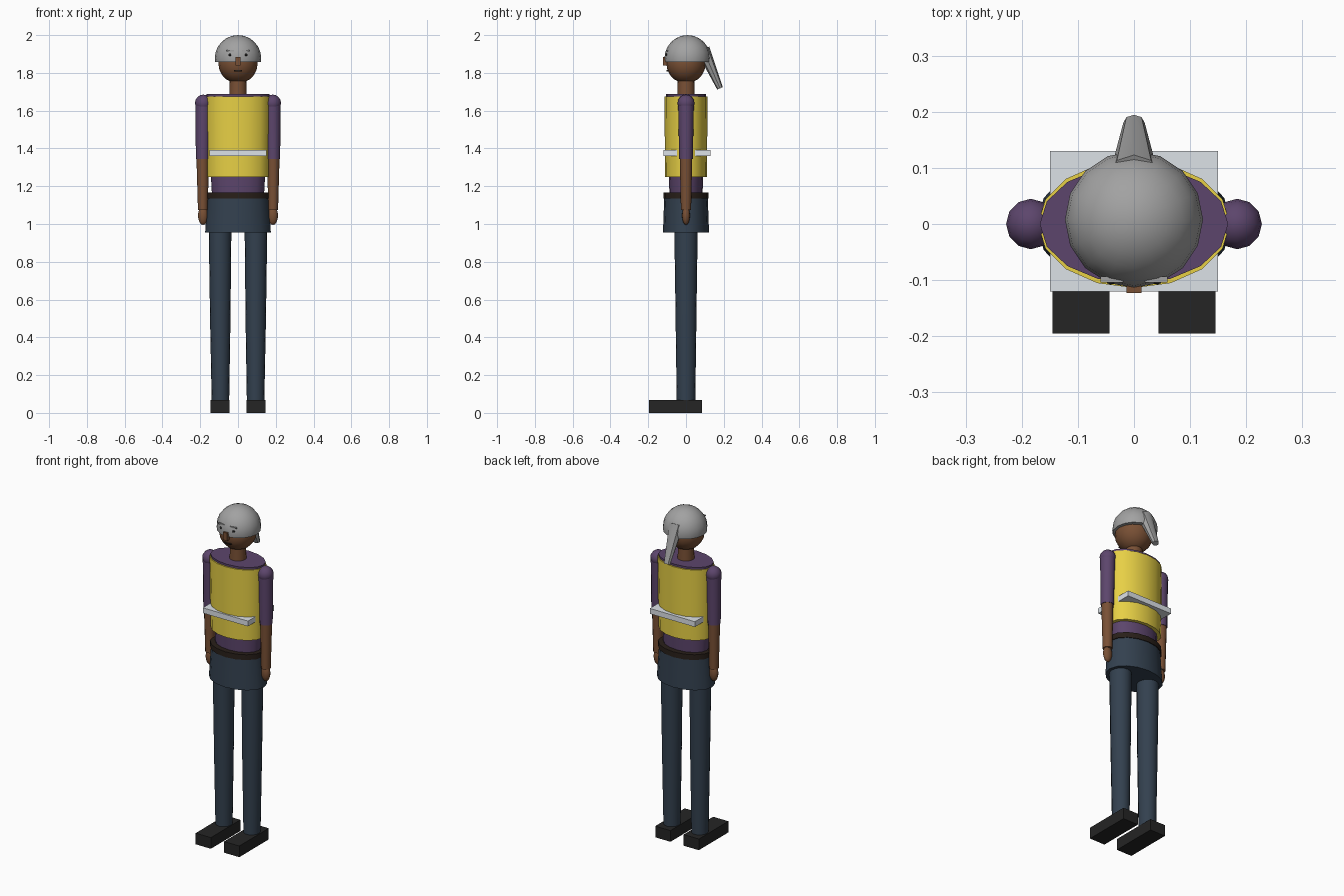
import bpy, bmesh
from math import sin, cos, pi, radians
from mathutils import Vector, Matrix

if "Cube" in bpy.data.objects:
    bpy.data.objects.remove(bpy.data.objects["Cube"])


def mat(name, r, g, b):
    m = bpy.data.materials.new(name)
    m.diffuse_color = (r, g, b, 1)
    m.use_nodes = True
    m.node_tree.nodes["Principled BSDF"].inputs["Base Color"].default_value = m.diffuse_color
    return m


SKIN = mat("skin", .19, .08, .035)
PURPLE = mat("shirt_purple", .108, .06, .15)
YELLOW = mat("vest_yellow", .8, .63, .06)
BAND = mat("reflective", .72, .76, .8)
BELT = mat("belt_brown", .022, .014, .01)
JEANS = mat("denim", .033, .052, .078)
BLACK = mat("shoe_black", .018, .018, .018)
HAIR = mat("hair_grey", .36, .36, .36)


def finish(name, bm, m, smooth=True):
    bmesh.ops.recalc_face_normals(bm, faces=bm.faces)
    me = bpy.data.meshes.new(name)
    bm.to_mesh(me)
    bm.free()
    ob = bpy.data.objects.new(name, me)
    bpy.context.collection.objects.link(ob)
    me.materials.append(m)
    if smooth:
        bpy.ops.object.select_all(action='DESELECT')
        ob.select_set(True)
        bpy.context.view_layer.objects.active = ob
        bpy.ops.object.shade_smooth_by_angle(angle=radians(40))
    return ob


def loft(name, rings, m, sides=16):
    """Closed tube through rings of (x, y, z, radius_x, radius_y)."""
    bm = bmesh.new()
    loops = [[bm.verts.new((x + rx * cos(2 * pi * i / sides), y + ry * sin(2 * pi * i / sides), z))
              for i in range(sides)] for x, y, z, rx, ry in rings]
    for a, b in zip(loops, loops[1:]):
        for i in range(sides):
            j = (i + 1) % sides
            bm.faces.new((a[i], a[j], b[j], b[i]))
    bm.faces.new(loops[0])
    bm.faces.new(loops[-1])
    return finish(name, bm, m)


def box(name, lo, hi, m):
    lo, hi = Vector(lo), Vector(hi)
    bm = bmesh.new()
    bmesh.ops.create_cube(bm, size=1, matrix=Matrix.LocRotScale((lo + hi) / 2, None, hi - lo))
    return finish(name, bm, m, False)


def ball(name, loc, scale, m, seg=16, rings=10, cut_z=None):
    bm = bmesh.new()
    bmesh.ops.create_uvsphere(bm, u_segments=seg, v_segments=rings, radius=1,
                              matrix=Matrix.LocRotScale(Vector(loc), None, Vector(scale)))
    if cut_z is not None:
        r = bmesh.ops.bisect_plane(bm, geom=bm.verts[:] + bm.edges[:] + bm.faces[:],
                                   plane_co=(0, 0, cut_z), plane_no=(0, 0, -1), clear_outer=True)
        edges = [e for e in r["geom_cut"] if isinstance(e, bmesh.types.BMEdge)]
        bmesh.ops.holes_fill(bm, edges=edges)
    return finish(name, bm, m)


# Torso, neck, hips and belt
loft("torso", [(0, 0, 1.14, .137, .087), (0, 0, 1.688, .168, .106)], PURPLE)
loft("neck", [(0, 0, 1.66, .047, .047), (0, 0, 1.78, .044, .044)], SKIN)
loft("hips", [(0, 0, .955, .174, .122), (0, 0, 1.15, .16, .115)], JEANS)
loft("belt", [(0, 0, 1.135, .166, .12), (0, 0, 1.167, .166, .12)], BELT)

# Vest wrapped round the torso, with a flat band
loft("vest", [(0, 0, 1.25, .165, .111), (0, 0, 1.675, .171, .114)], YELLOW)
box("reflective_band", (-.15, -.12, 1.36), (.15, .13, 1.392), BAND)

# Limbs, mirrored left and right
for side, s in (("right", 1), ("left", -1)):
    ball(side + "_shoulder", (s * .184, 0, 1.64), (.044, .045, .045), PURPLE, 12, 8)
    loft(side + "_upper_arm", [(s * .187, 0, 1.345, .036, .036), (s * .184, 0, 1.65, .042, .042)], PURPLE, 12)
    loft(side + "_forearm", [(s * .186, 0, 1.075, .026, .027), (s * .187, 0, 1.35, .033, .033)], SKIN, 12)
    ball(side + "_hand", (s * .185, 0, 1.045), (.027, .021, .05), SKIN, 12, 8)
    loft(side + "_thigh", [(s * .094, 0, .5, .054, .055), (s * .095, 0, .98, .06, .062)], JEANS)
    loft(side + "_shin", [(s * .093, 0, .05, .046, .049), (s * .094, 0, .52, .0545, .0555)], JEANS)
    x = sorted((s * .044, s * .145))
    box(side + "_shoe", (x[0], -.195, 0), (x[1], .085, .067), BLACK)

# Head, hair and ponytail
ball("head", (0, 0, 1.85), (.104, .104, .105), SKIN)
ball("hair", (0, .008, 1.877), (.123, .122, .123), HAIR, 16, 12, 1.857)
top, end = Vector((0, .09, 1.925)), Vector((0, .18, 1.718))
rot = (end - top).to_track_quat('Z', 'Y')
bm = bmesh.new()
bmesh.ops.create_cone(bm, cap_ends=True, segments=8, radius1=.036, radius2=.016, depth=(end - top).length,
                      matrix=Matrix.LocRotScale((top + end) / 2, rot, Vector((1.2, 1, 1))))
finish("ponytail", bm, HAIR)

# Face
box("nose", (-.013, -.123, 1.838), (.013, -.09, 1.885), SKIN)
box("mouth", (-.022, -.104, 1.808), (.022, -.09, 1.814), BELT)
for side, s in (("right", 1), ("left", -1)):
    x = sorted((s * .02, s * .06))
    box(side + "_eyebrow", (x[0], -.104, 1.914), (x[1], -.094, 1.921), HAIR)
    ball(side + "_eye", (s * .042, -.1, 1.895), (.008, .008, .008), BLACK, 8, 6)
